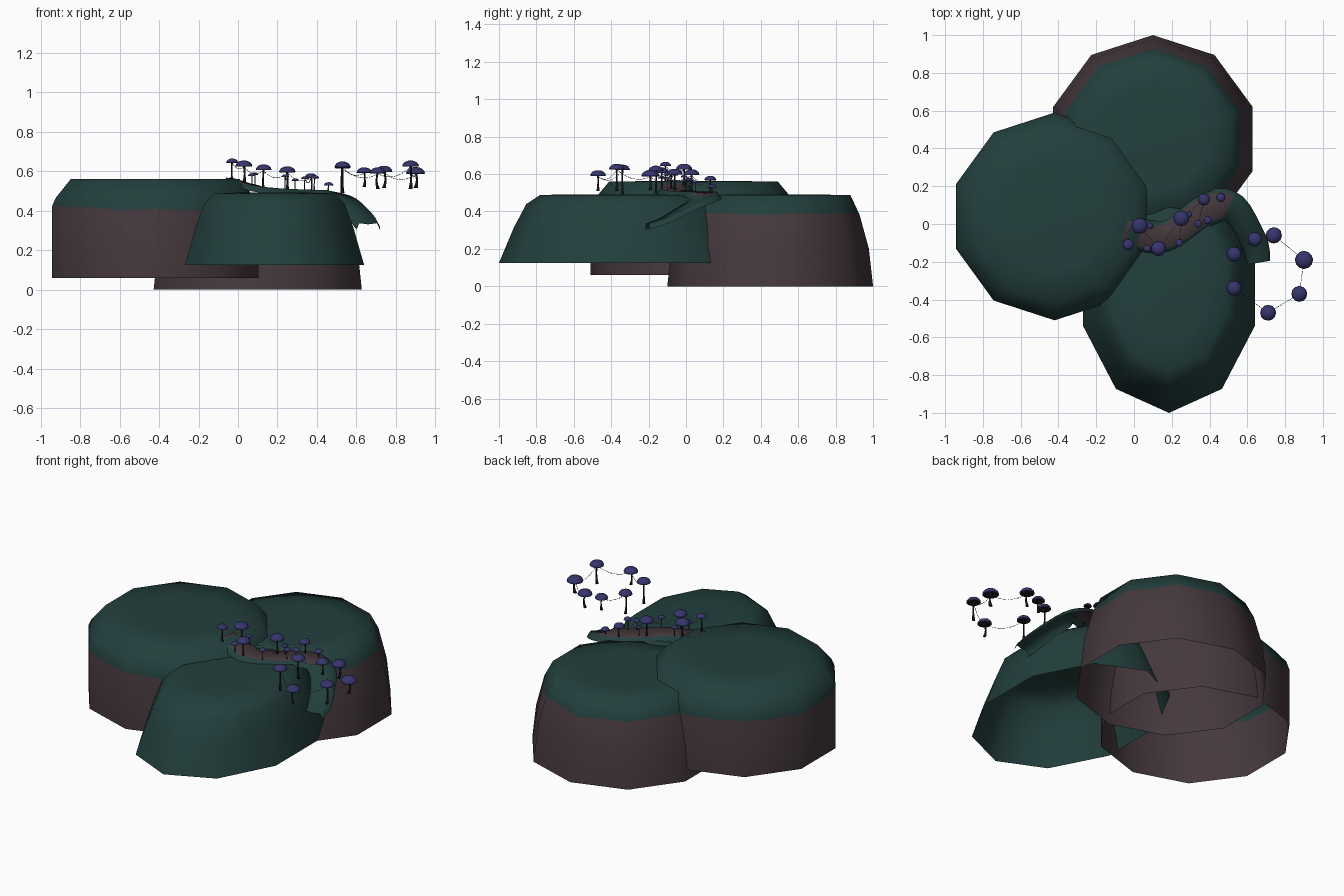
import bpy, bmesh, math, random
from mathutils import Vector

if "Cube" in bpy.data.objects:
    bpy.data.objects.remove(bpy.data.objects["Cube"])

random.seed(4)


def mat(name, rgb):
    m = bpy.data.materials.new(name)
    m.diffuse_color = (*rgb, 1)
    m.use_nodes = True
    m.node_tree.nodes["Principled BSDF"].inputs["Base Color"].default_value = m.diffuse_color
    return m


MOSS = mat("moss_teal", (0.016, 0.050, 0.047))
EARTH = mat("earth_brown", (0.060, 0.040, 0.046))
CAP = mat("cap_indigo", (0.037, 0.035, 0.150))
STEM = mat("stem_dark", (0.012, 0.010, 0.013))
BEAD = mat("bead_pale", (0.45, 0.45, 0.45))


def finish(name, bm, mats, smooth=True):
    me = bpy.data.meshes.new(name)
    for f in bm.faces:
        f.smooth = smooth
    bm.to_mesh(me)
    bm.free()
    for m in mats:
        me.materials.append(m)
    ob = bpy.data.objects.new(name, me)
    bpy.context.collection.objects.link(ob)
    return ob


def bridge(bm, a, b, mi):
    n = len(a)
    for i in range(n):
        j = (i + 1) % n
        bm.faces.new((a[i], a[j], b[j], b[i])).material_index = mi


# Ten-sided open hills; profile = (scale, z); edge = index of the moss border ring
def hill(name, cx, cy, rx, ry, profile, edge, wave):
    bm = bmesh.new()
    corners = [(math.cos(math.radians(90 + 36 * k)), math.sin(math.radians(90 + 36 * k)))
               for k in range(10)]
    unit = []
    for k in range(10):
        (ax, ay), (bx, by) = corners[k], corners[(k + 1) % 10]
        unit += [(ax, ay), ((ax + bx) / 2, (ay + by) / 2)]
    rings = []
    for i, (s, z) in enumerate(profile):
        rings.append([bm.verts.new((cx + rx * s * x, cy + ry * s * y,
                      z + (random.uniform(-wave, wave) if i == edge else 0)))
                      for x, y in unit])
    for i in range(len(rings) - 1):
        bridge(bm, rings[i], rings[i + 1], 1 if i < edge else 0)
    bm.faces.new(rings[-1]).material_index = 0
    finish(name, bm, [MOSS, EARTH])


hill("left_hill", -0.42, 0.04, 0.55, 0.55,
     [(1, .06), (1, .41), (.965, .465), (.82, .56), (.5, .562)], 1, .015)
hill("back_hill", 0.10, 0.45, 0.555, 0.55,
     [(1, 0), (.96, .2), (.87, .385), (.78, .488), (.5, .49)], 2, .01)
hill("front_hill", 0.185, -0.334, 0.478, 0.666,
     [(1, .125), (.88, .315), (.78, .44), (.67, .488), (.4, .492)], 0, 0)

# Winding path: brown core on the hilltop, mossy ramp curling down the side
path = [(-.05, -.04, .568, .075), (.05, -.06, .538, .085), (.15, -.07, .516, .085),
        (.25, -.02, .508, .085), (.35, .06, .504, .09), (.45, .10, .502, .09),
        (.53, .08, .475, .08), (.60, -.02, .42, .07), (.645, -.12, .365, .07),
        (.66, -.205, .335, .06)]
P = [Vector(p) for p in path]


def spline(t):
    i = min(int(t), len(P) - 2)
    u = t - i
    a, b, c, d = P[max(i - 1, 0)], P[i], P[i + 1], P[min(i + 2, len(P) - 1)]
    return .5 * (2 * b + (c - a) * u + (2 * a - 5 * b + 4 * c - d) * u * u
                 + (3 * b - a - 3 * c + d) * u ** 3)


bm = bmesh.new()
rows, N = [], 27
for k in range(N + 1):
    t = k * (len(P) - 1) / N
    p = spline(t)
    d = spline(min(t + .05, len(P) - 1)) - spline(max(t - .05, 0))
    side = Vector((-d.y, d.x, 0)).normalized()
    rows.append([bm.verts.new(Vector((p.x, p.y, p.z + dz)) + side * o * p.w)
                 for o, dz in ((1, -.03), (.75, .002), (0, -.004), (-.75, .002), (-1, -.03))])
for k in range(N):
    for j in range(4):
        f = bm.faces.new((rows[k][j], rows[k][j + 1], rows[k + 1][j + 1], rows[k + 1][j]))
        f.material_index = 1 if k < 17 and j in (1, 2) else 0
finish("winding_path", bm, [MOSS, EARTH])


# Mushroom: domed cap with dark underside on a bent flared stem
def mushroom(name, x, y, r, base, top):
    bm = bmesh.new()
    n = 12

    def ring(cx, cy, rad, z, m=n):
        return [bm.verts.new((cx + rad * math.cos(2 * math.pi * i / m),
                              cy + rad * math.sin(2 * math.pi * i / m), z)) for i in range(m)]

    h = r * .75
    rings = [ring(x, y, r * s, top - h * (1 - z)) for s, z in
             ((.15, .25), (.9, .02), (1, .12), (.93, .42), (.72, .74), (.4, .94), (.1, 1))]
    for i in range(len(rings) - 1):
        bridge(bm, rings[i], rings[i + 1], 1 if i == 0 else 0)
    bm.faces.new(rings[-1])
    bend = random.uniform(-.2, .2) * r
    st = []
    for k, s in enumerate((.24, .15, .11, .12, .16)):
        u = k / 4
        st.append(ring(x + bend * math.sin(u * math.pi), y, r * s,
                       base + (top - h * .7 - base) * u, 6))
    for i in range(4):
        bridge(bm, st[i], st[i + 1], 1)
    bm.faces.new(st[0][::-1]).material_index = 1
    finish(name, bm, [CAP, STEM])


path_shrooms = [(-.03, -.11, .03, .55, .665), (.03, -.01, .043, .54, .655),
                (.13, -.13, .04, .49, .635), (.25, .03, .042, .50, .625),
                (.37, .13, .032, .49, .59), (.34, 0, .02, .49, .575),
                (.39, .02, .022, .49, .58), (.24, -.10, .02, .49, .585),
                (.085, -.01, .018, .52, .595), (.07, -.13, .02, .50, .59),
                (.46, .14, .024, .49, .545), (.29, .05, .018, .49, .565)]
ring_shrooms = [(.53, -.16, .04, .495, .645), (.53, -.34, .04, .49, .65),
                (.71, -.47, .042, .51, .62), (.875, -.37, .042, .51, .655),
                (.90, -.19, .048, .515, .622), (.74, -.06, .043, .515, .628),
                (.64, -.08, .038, .52, .62)]
for i, s in enumerate(path_shrooms):
    mushroom(f"path_mushroom_{i}", *s)
for i, s in enumerate(ring_shrooms):
    mushroom(f"ring_mushroom_{i}", *s)


# Sagging bead strings between mushrooms
def string(name, a, b):
    A = Vector((a[0], a[1], a[4] - a[2] * .75))
    B = Vector((b[0], b[1], b[4] - b[2] * .75))
    pts = []
    for k in range(13):
        u = k / 12
        p = A.lerp(B, u)
        p.z -= .16 * (B - A).length * 4 * u * (1 - u)
        pts.append(p)
    bm = bmesh.new()
    side = Vector((-(B - A).y, (B - A).x, 0)).normalized() * .0009
    up = Vector((0, 0, .0009))
    rs = [[bm.verts.new(p + o) for o in (side, up, -side, -up)] for p in pts]
    for i in range(12):
        bridge(bm, rs[i], rs[i + 1], 0)
    for p in pts[1:-1]:
        g = bmesh.ops.create_icosphere(bm, subdivisions=1, radius=.0025)
        bmesh.ops.translate(bm, verts=g["verts"], vec=p)
        for f in {f for v in g["verts"] for f in v.link_faces}:
            f.material_index = 1
    finish(name, bm, [STEM, BEAD])


for i, j in ((0, 1), (1, 2), (2, 3), (3, 7), (3, 4), (4, 5)):
    string(f"path_string_{i}_{j}", path_shrooms[i], path_shrooms[j])
for i in range(7):
    if i not in (0, 5):
        string(f"ring_string_{i}", ring_shrooms[i], ring_shrooms[(i + 1) % 7])
